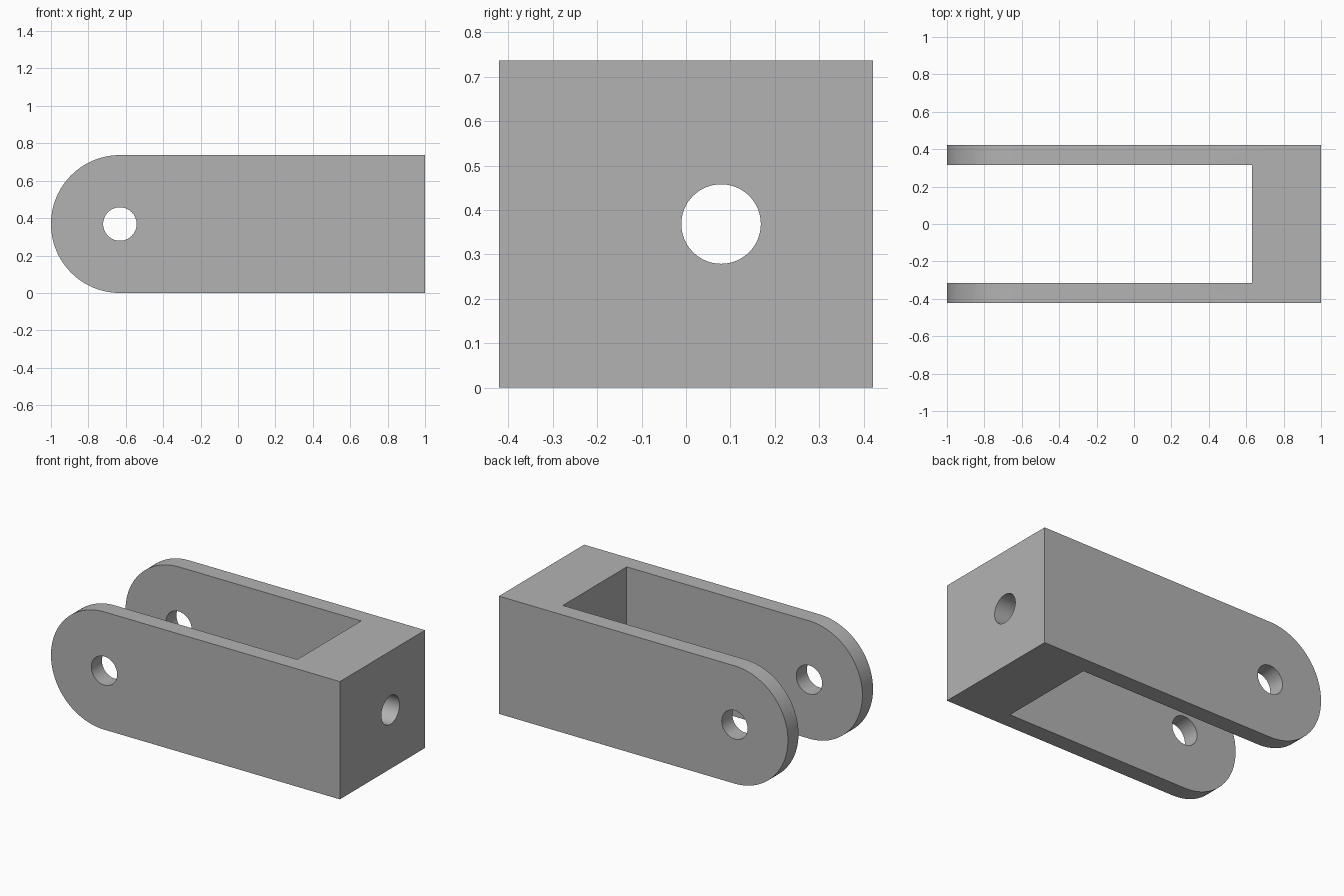
import bpy
import bmesh
import math
from mathutils import Matrix

UNIT = 2 / 19                 # wall thickness, the module of the part
HALF_W = 4 * UNIT
HEIGHT = 7 * UNIT
RADIUS = HEIGHT / 2
MID_Z = HEIGHT / 2
PIN_X = -1 + RADIUS
HOLE_R = 0.85 * UNIT
SLOT_END = 6 * UNIT

cube = bpy.data.objects.get("Cube")
if cube:
    bpy.data.objects.remove(cube, do_unlink=True)

steel = bpy.data.materials.new("plain grey")
steel.use_nodes = True
grey = (0.45, 0.45, 0.45, 1)
steel.diffuse_color = grey
steel.node_tree.nodes["Principled BSDF"].inputs["Base Color"].default_value = grey


def make_object(name, bm):
    bmesh.ops.recalc_face_normals(bm, faces=bm.faces)
    mesh = bpy.data.meshes.new(name)
    bm.to_mesh(mesh)
    bm.free()
    mesh.materials.append(steel)
    obj = bpy.data.objects.new(name, mesh)
    bpy.context.collection.objects.link(obj)
    return obj


def cylinder(name, centre, axis, length):
    bm = bmesh.new()
    turn = Matrix.Rotation(math.pi / 2, 4, axis)
    bmesh.ops.create_cone(bm, cap_ends=True, segments=64, radius1=HOLE_R,
                          radius2=HOLE_R, depth=length,
                          matrix=Matrix.Translation(centre) @ turn)
    return make_object(name, bm)


# Fork body: side profile with a rounded end, extruded across the width
profile = [(1, 0), (1, HEIGHT)]
steps = 48
for i in range(steps + 1):
    a = math.pi / 2 + math.pi * i / steps
    profile.append((PIN_X + RADIUS * math.cos(a), MID_Z + RADIUS * math.sin(a)))
bm = bmesh.new()
side = bm.faces.new([bm.verts.new((x, -HALF_W, z)) for x, z in profile])
grown = bmesh.ops.extrude_face_region(bm, geom=[side])
moved = [v for v in grown["geom"] if isinstance(v, bmesh.types.BMVert)]
bmesh.ops.translate(bm, verts=moved, vec=(0, 2 * HALF_W, 0))
body = make_object("clevis_fork", bm)

# Slot between the two arms
bm = bmesh.new()
slot_start = -1.2
size = Matrix.Diagonal((SLOT_END - slot_start, 6 * UNIT, 2 * HEIGHT, 1))
place = Matrix.Translation(((SLOT_END + slot_start) / 2, 0, MID_Z))
bmesh.ops.create_cube(bm, size=1, matrix=place @ size)
slot = make_object("slot_cutter", bm)

# Cross pin hole through both arms, and offset bore through the end block
pin = cylinder("pin_hole_cutter", (PIN_X, 0, MID_Z), "X", 4 * HALF_W)
bore = cylinder("end_bore_cutter", (0.8, 0.75 * UNIT, MID_Z), "Y", 1)

for cutter in (slot, pin, bore):
    cut = body.modifiers.new(cutter.name, "BOOLEAN")
    cut.operation = "DIFFERENCE"
    cut.solver = "EXACT"
    cut.object = cutter
    cutter.hide_render = True

# Apply the cuts and drop the cutters
bpy.context.view_layer.update()
result = body.evaluated_get(bpy.context.evaluated_depsgraph_get())
body_mesh = bpy.data.meshes.new_from_object(result)
body.modifiers.clear()
body.data = body_mesh
for cutter in (slot, pin, bore):
    bpy.data.objects.remove(cutter, do_unlink=True)

bpy.ops.object.select_all(action="DESELECT")
body.select_set(True)
bpy.context.view_layer.objects.active = body
bpy.ops.object.shade_smooth_by_angle(angle=math.radians(30))
